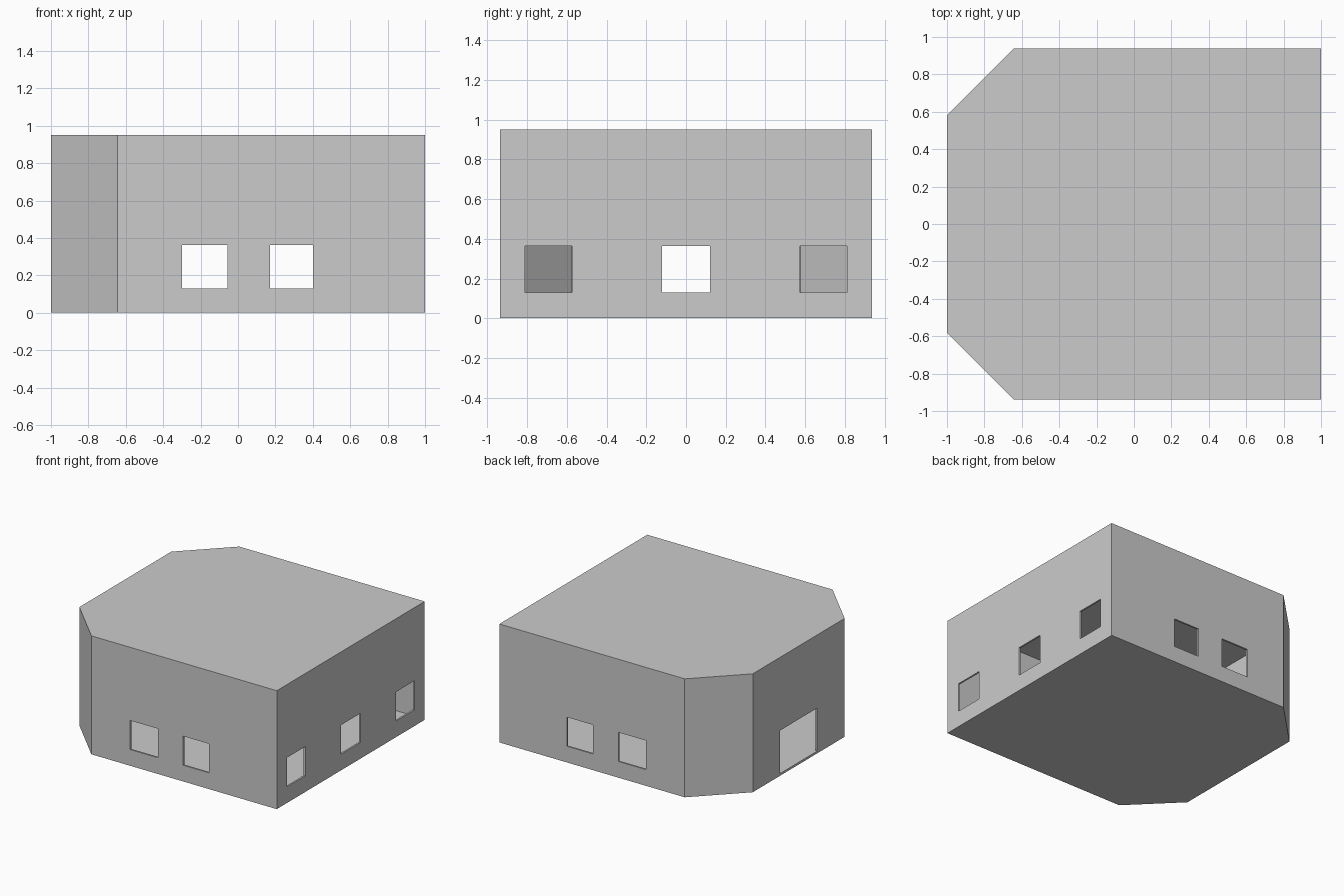
import bpy, bmesh, math

if "Cube" in bpy.data.objects:
    bpy.data.objects.remove(bpy.data.objects["Cube"])

T = 0.014                      # wall thickness
X, Y, H, C = 1.0, 0.937, 0.95, 0.355


def prism(name, inset, z0, z1):
    """Footprint with two chamfered corners at -x, evenly inset."""
    x, y = X - inset, Y - inset
    c = C - inset * (2 - math.sqrt(2))
    pts = [(x, -y), (x, y), (-x + c, y), (-x, y - c), (-x, -y + c), (-x + c, -y)]
    bm = bmesh.new()
    f = bm.faces.new([bm.verts.new((px, py, z0)) for px, py in pts])
    top = bmesh.ops.extrude_face_region(bm, geom=[f])["geom"]
    bmesh.ops.translate(bm, vec=(0, 0, z1 - z0),
                        verts=[v for v in top if isinstance(v, bmesh.types.BMVert)])
    bmesh.ops.recalc_face_normals(bm, faces=bm.faces)
    return finish(name, bm)


def finish(name, bm):
    me = bpy.data.meshes.new(name)
    bm.to_mesh(me)
    bm.free()
    ob = bpy.data.objects.new(name, me)
    bpy.context.collection.objects.link(ob)
    return ob


def box(bm, lo, hi):
    vs = bmesh.ops.create_cube(bm, size=1)["verts"]
    bmesh.ops.scale(bm, vec=[b - a for a, b in zip(lo, hi)], verts=vs)
    bmesh.ops.translate(bm, vec=[(a + b) / 2 for a, b in zip(lo, hi)], verts=vs)


def cut(target, cutter):
    m = target.modifiers.new("cut_" + cutter.name, "BOOLEAN")
    m.operation, m.solver, m.object = "DIFFERENCE", "EXACT", cutter
    cutter.hide_render = True
    cutter.hide_set(True)


# Hollow building shell
shell = prism("building_shell", 0, 0, H)
cut(shell, prism("room_cutter", T, T, H - T))

# Windows and door
bm = bmesh.new()
Z0, Z1 = 0.13, 0.363
for x0, x1 in ((-0.30, -0.055), (0.17, 0.40)):
    for s in (-1, 1):          # front and back walls
        box(bm, (x0, s * Y - 0.06, Z0), (x1, s * Y + 0.06, Z1))
for y0, y1 in ((-0.81, -0.575), (-0.122, 0.122), (0.575, 0.81)):
    box(bm, (X - 0.06, y0, Z0), (X + 0.06, y1, Z1))
box(bm, (-X - 0.06, -0.235, 0.018), (-X + 0.06, 0.235, Z1))
cut(shell, finish("opening_cutter", bm))
